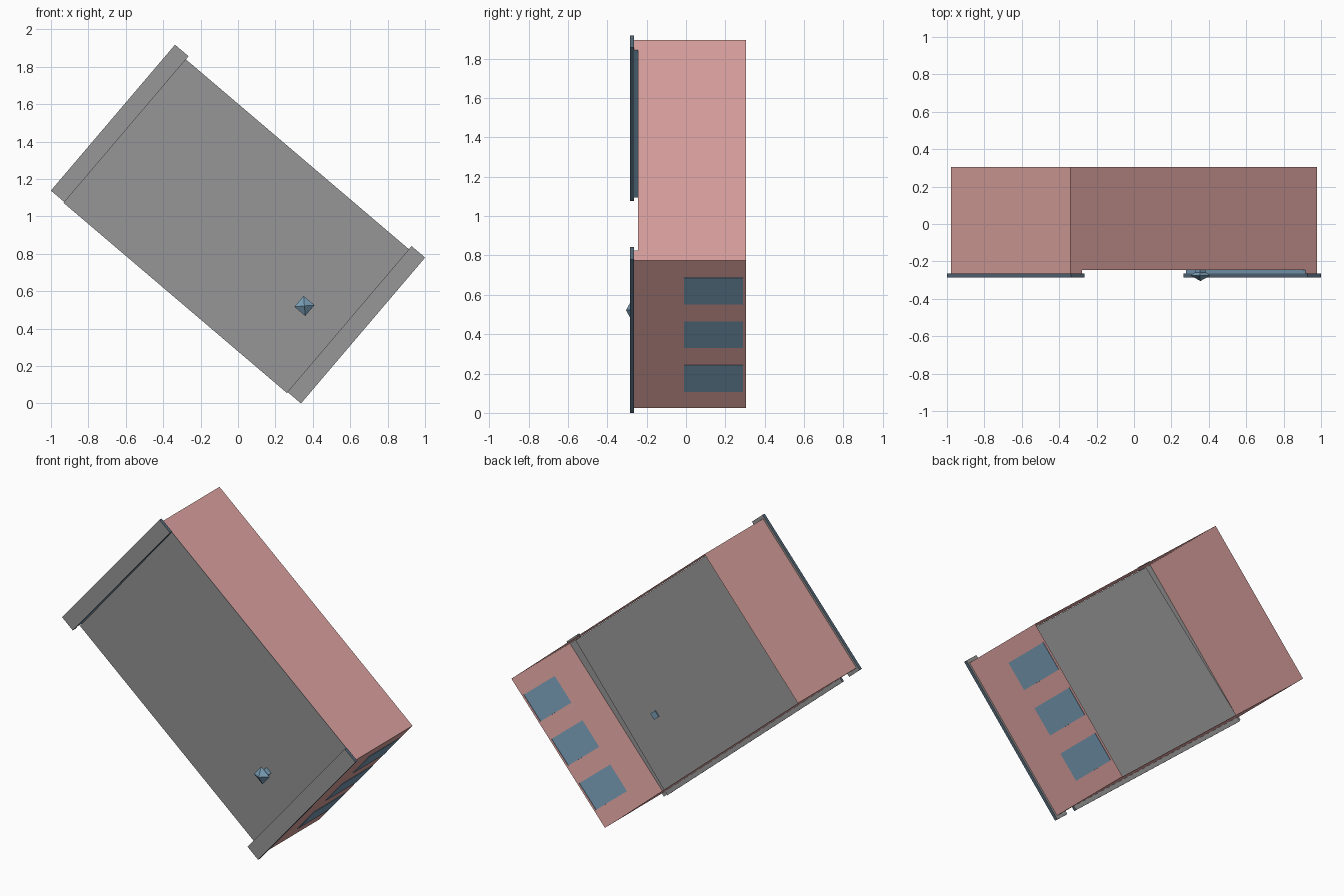
import bpy, bmesh, math
from mathutils import Matrix

if "Cube" in bpy.data.objects:
    bpy.data.objects.remove(bpy.data.objects["Cube"])

# The whole cabinet is modelled flat (x = length, z = width), then tilted
TILT = Matrix.Translation((0, 0, 0.959)) @ Matrix.Rotation(math.radians(40.4), 4, 'Y')
HL, HW = 0.865, 0.492        # half length and half width of the shell
STEP = 0.785                 # inner edge of the end trims
BACK, RIM, FRONT = 0.305, -0.265, -0.285


def door_y(z):
    """Front surface of the door, which leans inward towards -z."""
    return -0.245 + 0.038 * (HW - z)


def material(name, rgb):
    m = bpy.data.materials.new(name)
    m.diffuse_color = (*rgb, 1)
    m.use_nodes = True
    m.node_tree.nodes["Principled BSDF"].inputs["Base Color"].default_value = m.diffuse_color
    return m


RED = material("dusty_red", (0.72, 0.365, 0.35))
GREY = material("mid_grey", (0.31, 0.31, 0.31))
BLUE = material("slate_blue", (0.19, 0.34, 0.47))
DARK = material("dark_slate", (0.09, 0.14, 0.19))


def finish(name, bm, mats, rule=None):
    bmesh.ops.recalc_face_normals(bm, faces=bm.faces)
    bm.normal_update()
    if rule:
        for f in bm.faces:
            f.material_index = rule(f)
    bm.transform(TILT)
    me = bpy.data.meshes.new(name)
    bm.to_mesh(me)
    bm.free()
    for m in mats:
        me.materials.append(m)
    ob = bpy.data.objects.new(name, me)
    bpy.context.collection.objects.link(ob)


def box(name, lo, hi, mats, rule=None, lean=False):
    bm = bmesh.new()
    bmesh.ops.create_cube(bm, size=1)
    for v in bm.verts:
        v.co = [lo[i] if v.co[i] < 0 else hi[i] for i in range(3)]
        if lean:
            v.co.y += door_y(v.co.z)
    finish(name, bm, mats, rule)


def front_or_edge(f):
    return 0 if abs(f.normal.y) > 0.9 else 1


# Open-backed shell: thin walls, notched along the front for the door
def outline(z):
    y = door_y(z)
    return [(-HL, BACK), (-HL, RIM), (-STEP, RIM), (-STEP, y),
            (STEP, y), (STEP, RIM), (HL, RIM), (HL, BACK)]


bm = bmesh.new()
low, high = ([bm.verts.new((x, y, z)) for x, y in outline(z)] for z in (-HW, HW))
for i in (0, 2, 4, 6):       # end walls and the small inner steps
    bm.faces.new((low[i], low[i + 1], high[i + 1], high[i]))
bm.faces.new(low)
bm.faces.new(high)
finish("cabinet_shell", bm, [RED, BLUE],
       lambda f: 1 if abs(abs(f.calc_center_median().x) - STEP) < 0.01 else 0)

# Leaning door, overhanging the lower long wall
box("door", (-STEP, 0, -0.518), (STEP, 0.015, HW - 0.002), [GREY, DARK],
    front_or_edge, lean=True)

# End trim plates: grey faces with dark edges
for side, name in ((-1, "upper_trim"), (1, "lower_trim")):
    xs = sorted((side * 0.783, side * 0.878))
    box(name, (xs[0], FRONT, -0.512), (xs[1], RIM, 0.512), [GREY, DARK], front_or_edge)

# Three thin vent plates through the lower end wall
for i in (-1, 0, 1):
    z = i * 0.292
    box(f"vent_{i + 2}", (HL - 0.003, -0.01, z - 0.088),
        (HL + 0.003, 0.29, z + 0.088), [BLUE])

# Faceted square knob: stem, flare, pointed tip
KX, KZ = 0.554, -0.103
bm = bmesh.new()
rings = []
for y, r in ((-0.20, 0.02), (-0.258, 0.02), (-0.275, 0.038)):
    rings.append([bm.verts.new((KX + sx * r, y, KZ + sz * r))
                  for sx, sz in ((-1, -1), (1, -1), (1, 1), (-1, 1))])
tip = bm.verts.new((KX, -0.305, KZ))
for a, b in zip(rings, rings[1:]):
    for k in range(4):
        bm.faces.new((a[k], a[(k + 1) % 4], b[(k + 1) % 4], b[k]))
for k in range(4):
    bm.faces.new((rings[-1][k], rings[-1][(k + 1) % 4], tip))
bm.faces.new(rings[0])
finish("knob", bm, [BLUE])
